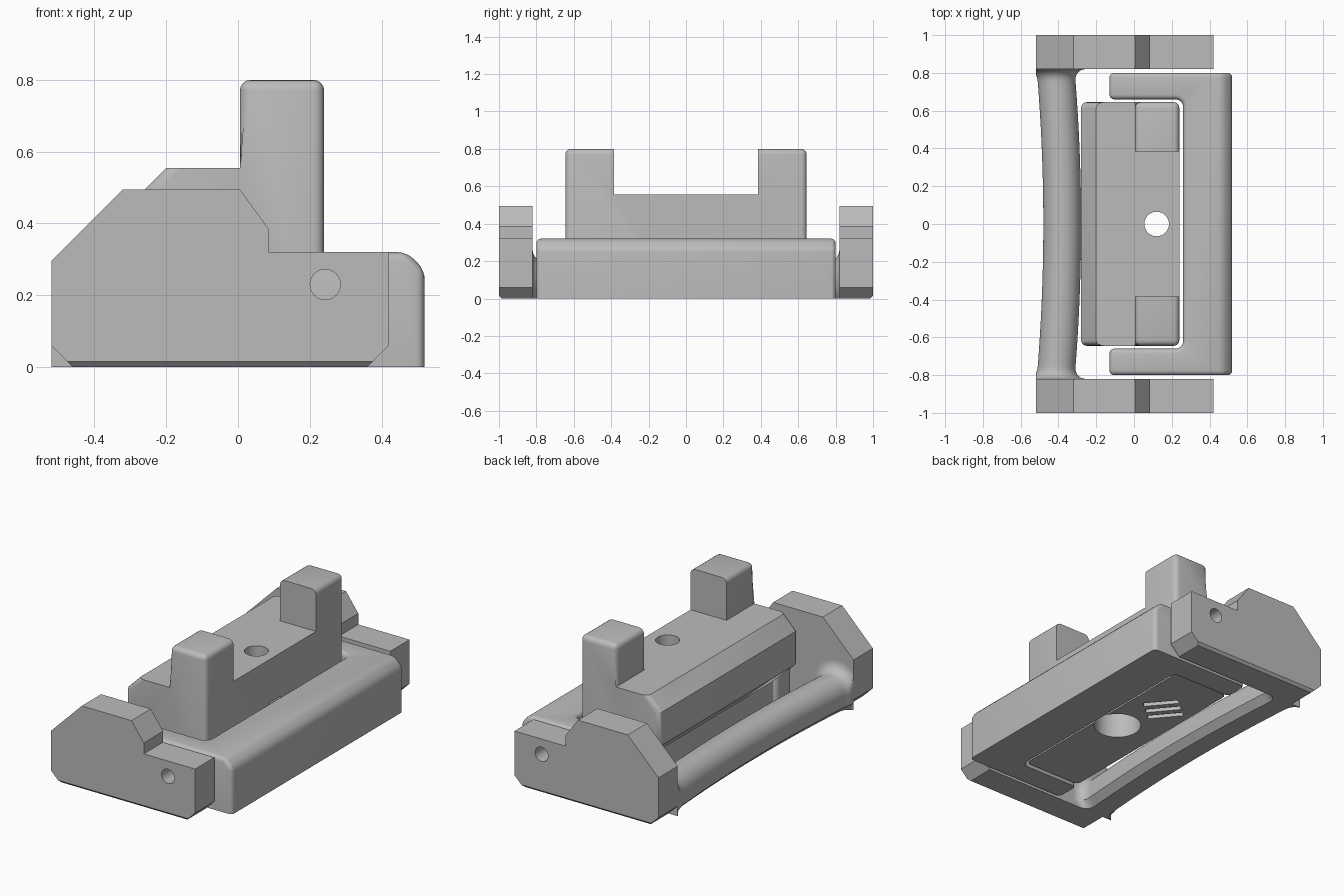
import bpy, bmesh, math
from mathutils import Matrix, Vector

cube = bpy.data.objects.get("Cube")
if cube:
    bpy.data.objects.remove(cube, do_unlink=True)

GREY = (0.5, 0.5, 0.5, 1)
grey = bpy.data.materials.new("plain grey")
grey.use_nodes = True
grey.diffuse_color = GREY
grey.node_tree.nodes["Principled BSDF"].inputs["Base Color"].default_value = GREY


def make(name, bm):
    bmesh.ops.recalc_face_normals(bm, faces=bm.faces[:])
    mesh = bpy.data.meshes.new(name)
    bm.to_mesh(mesh)
    bm.free()
    mesh.materials.append(grey)
    obj = bpy.data.objects.new(name, mesh)
    bpy.context.collection.objects.link(obj)
    return obj


def extrude(points, vector):
    """Solid made by sweeping a closed outline along a vector."""
    bm = bmesh.new()
    face = bm.faces.new([bm.verts.new(p) for p in points])
    new = bmesh.ops.extrude_face_region(bm, geom=[face])["geom"]
    bmesh.ops.translate(bm, vec=vector, verts=[g for g in new if isinstance(g, bmesh.types.BMVert)])
    bmesh.ops.recalc_face_normals(bm, faces=bm.faces[:])
    return bm


def bevel(bm, test, offset, segments=4):
    """Round the edges whose midpoint and direction pass the test."""
    chosen = []
    for e in bm.edges:
        a, b = e.verts[0].co, e.verts[1].co
        if e.calc_face_angle(0) > 0.5 and test((a + b) / 2, (b - a).normalized()):
            chosen.append(e)
    bmesh.ops.bevel(bm, geom=chosen, offset=offset, segments=segments, profile=0.5,
                    affect='EDGES', clamp_overlap=True)


def cylinder(radius, depth, matrix):
    bm = bmesh.new()
    bmesh.ops.create_cone(bm, cap_ends=True, segments=40, radius1=radius, radius2=radius,
                          depth=depth, matrix=matrix)
    return bm


def box(size, matrix):
    bm = bmesh.new()
    bmesh.ops.create_cube(bm, size=1, matrix=matrix @ Matrix.Diagonal((*size, 1)))
    return bm


def activate(obj):
    bpy.ops.object.select_all(action='DESELECT')
    obj.select_set(True)
    bpy.context.view_layer.objects.active = obj


def cut(obj, bm):
    cutter = make("cutter", bm)
    cutter.hide_render = True
    mod = obj.modifiers.new("cut", 'BOOLEAN')
    mod.operation = 'DIFFERENCE'
    mod.solver = 'EXACT'
    mod.object = cutter
    activate(obj)
    bpy.ops.object.modifier_apply(modifier=mod.name)
    bpy.data.objects.remove(cutter, do_unlink=True)


def smooth(obj):
    activate(obj)
    bpy.ops.object.shade_smooth_by_angle(angle=math.radians(35))


# Side plates with a pin hole and a chamfered lower outer edge
plate = [(-.52, .06), (-.46, 0), (.36, 0), (.42, .06), (.42, .32), (.085, .32),
         (.085, .385), (.005, .495), (-.32, .495), (-.52, .295)]
for side, name in ((-1, "front_side_plate"), (1, "back_side_plate")):
    bm = extrude([(x, side * .82, z) for x, z in plate], (0, side * .18, 0))
    bevel(bm, lambda m, d: abs(m.y) > .99 and m.z < .01, .015, 1)
    obj = make(name, bm)
    cut(obj, cylinder(.042, .4, Matrix.Translation((.243, side * .91, .23))
                      @ Matrix.Rotation(math.pi / 2, 4, 'X')))
    smooth(obj)

# C-shaped clamp frame
half = [(.52, .8), (-.13, .8), (-.13, .66), (.26, .66)]
outline = half + [(x, -y) for x, y in reversed(half)]
bm = extrude([(x, y, 0) for x, y in outline], (0, 0, .32))
bevel(bm, lambda m, d: abs(d.z) > .9 and abs(m.x - .26) < .01, .04, 6)
bevel(bm, lambda m, d: m.x > .51 and m.z > .31, .05, 1)
bevel(bm, lambda m, d: m.z > .31 or abs(d.z) > .9 or (m.x > .3 and m.z > .2), .025)
smooth(make("clamp_frame", bm))

# Central block with two upright posts, shaped as one profile
profile = [(.24, .01), (.24, .8), (.005, .8), (.005, .555), (-.2, .555), (-.28, .475),
           (-.28, .28), (-.13, .14), (-.13, .01)]
bm = extrude([(x, -.645, z) for x, z in profile], (0, 1.29, 0))
bevel(bm, lambda m, d: m.z > .79 or (abs(d.y) < .1 and abs(d.z) > .5), .03)
block = make("central_block", bm)
cut(block, box((1, .77, .5), Matrix.Translation((0, 0, .805))))
cut(block, cylinder(.065, 2, Matrix.Translation((.12, 0, .5))))
cut(block, cylinder(.13, .6, Matrix.Translation((.12, 0, 0))))
# Shallow diagonal grip grooves underneath
turn = Matrix.Rotation(math.radians(130), 4, 'Z')
for i in (-1, 0, 1):
    place = Matrix.Translation((.04, .3, .01)) @ turn @ Matrix.Translation((0, i * .07, 0))
    cut(block, box((.2, .035, .04), place))
smooth(block)

# Bowed handle bar that flares into the side plates
bm = bmesh.new()
END, FLARE, SIDES, STEPS = .82, .06, 24, 48
rings = []
for i in range(STEPS + 1):
    y = -END * math.cos(math.pi * i / STEPS)
    gap = max(0, FLARE - (END - abs(y)))
    grow = FLARE - math.sqrt(max(0, FLARE ** 2 - gap ** 2))
    centre = -.38 - .035 * (y / END) ** 2
    ring = []
    # round top, straight sides and a flat chamfered foot
    section = [((.1 + grow) * math.cos(math.pi * k / SIDES),
                .1 + (.1 + grow) * math.sin(math.pi * k / SIDES)) for k in range(SIDES + 1)]
    section += [(-.1 - grow, .04), (-.06 - grow, 0), (.06 + grow, 0), (.1 + grow, .04)]
    for x, z in section:
        ring.append(bm.verts.new((max(centre + x, -.52), y, z)))
    rings.append(ring)
for a, b in zip(rings, rings[1:]):
    for k in range(len(a)):
        n = (k + 1) % len(a)
        bm.faces.new((a[k], a[n], b[n], b[k]))
bm.faces.new(rings[0])
bm.faces.new(rings[-1])
smooth(make("handle_bar", bm))
